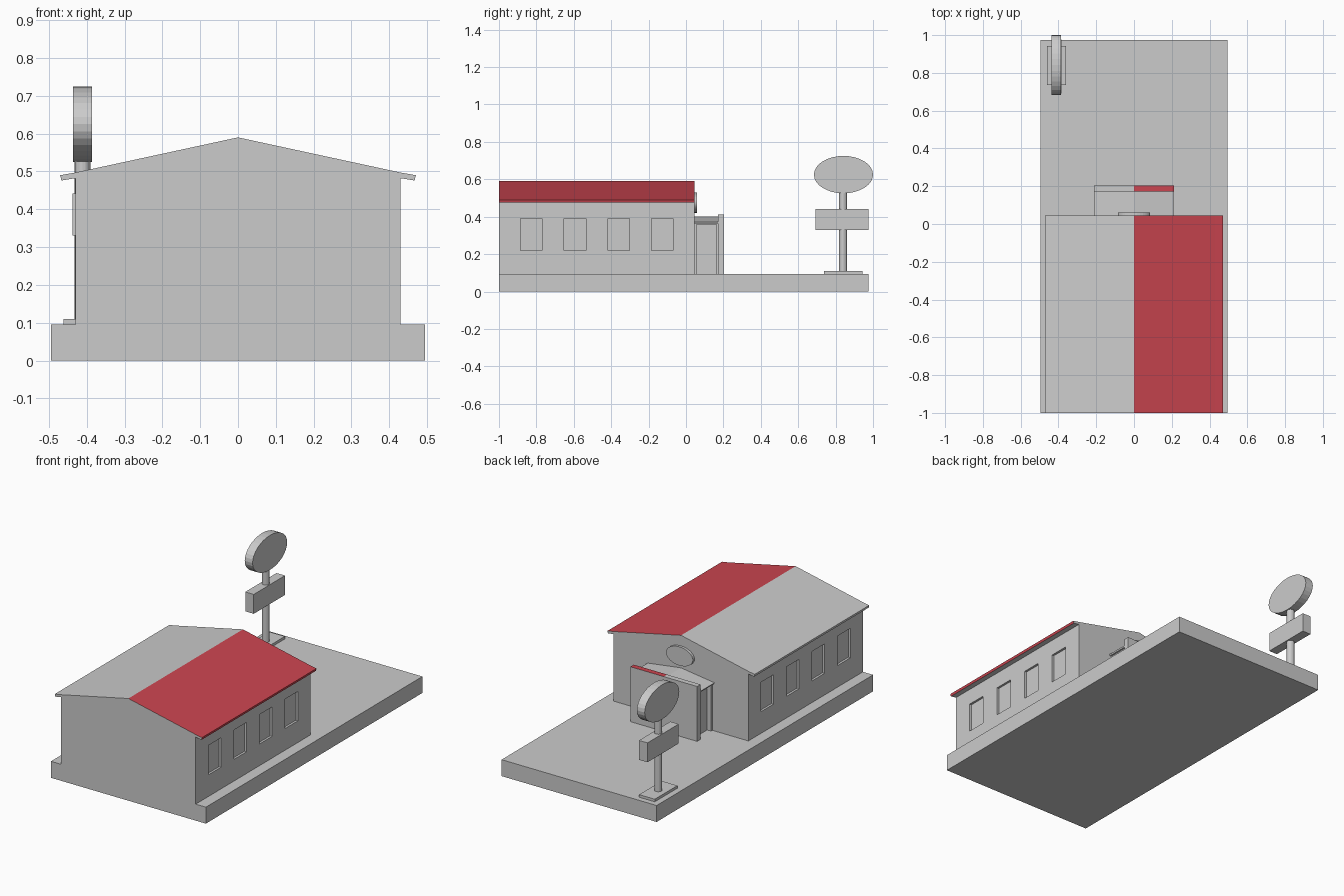
import bpy, bmesh, math
from mathutils import Matrix

if "Cube" in bpy.data.objects:
    bpy.data.objects.remove(bpy.data.objects["Cube"])


def finish(name, bm):
    bmesh.ops.recalc_face_normals(bm, faces=bm.faces)
    me = bpy.data.meshes.new(name)
    bm.to_mesh(me)
    bm.free()
    ob = bpy.data.objects.new(name, me)
    bpy.context.collection.objects.link(ob)
    return ob


def add_box(bm, x0, x1, y0, y1, z0, z1):
    m = Matrix.Translation(((x0 + x1) / 2, (y0 + y1) / 2, (z0 + z1) / 2))
    m = m @ Matrix.Diagonal((x1 - x0, y1 - y0, z1 - z0, 1))
    bmesh.ops.create_cube(bm, size=1, matrix=m)


def box(name, *dims):
    bm = bmesh.new()
    add_box(bm, *dims)
    return finish(name, bm)


def disc(name, centre, axis, ra, rb, depth, sides):
    """Elliptical cylinder; ra is the horizontal radius, rb the other one."""
    turn = {'X': Matrix.Rotation(math.pi / 2, 4, 'Z') @ Matrix.Rotation(math.pi / 2, 4, 'X'),
            'Y': Matrix.Rotation(math.pi / 2, 4, 'X'), 'Z': Matrix.Identity(4)}[axis]
    bm = bmesh.new()
    bmesh.ops.create_cone(bm, cap_ends=True, segments=sides, radius1=1, radius2=1, depth=1,
                          matrix=Matrix.Translation(centre) @ turn @ Matrix.Diagonal((ra, rb, depth, 1)))
    return finish(name, bm)


def gable_profile(name, half, peak, y0, y1):
    """Mirror the right half of a section across x = 0 and extrude it along y."""
    pts = half + [(0, peak)] + [(-x, z) for x, z in reversed(half)]
    bm = bmesh.new()
    face = bm.faces.new([bm.verts.new((x, y0, z)) for x, z in pts])
    new = bmesh.ops.extrude_face_region(bm, geom=[face])['geom']
    bmesh.ops.translate(bm, vec=(0, y1 - y0, 0), verts=[v for v in new if isinstance(v, bmesh.types.BMVert)])
    return finish(name, bm)


def carve(ob, boxes):
    bm = bmesh.new()
    for b in boxes:
        add_box(bm, *b)
    cutter = finish("cutter", bm)
    cutter.hide_render = True
    mod = ob.modifiers.new("recesses", 'BOOLEAN')
    mod.operation, mod.solver, mod.object = 'DIFFERENCE', 'EXACT', cutter
    bpy.context.view_layer.objects.active = ob
    bpy.ops.object.modifier_apply(modifier=mod.name)
    bpy.data.objects.remove(cutter)


red = bpy.data.materials.new("red")
red.diffuse_color = (0.6, 0.06, 0.08, 1)
red.use_nodes = True
red.node_tree.nodes["Principled BSDF"].inputs["Base Color"].default_value = red.diffuse_color


def paint(ob, test):
    ob.data.materials.clear()
    ob.data.materials.append(None)
    ob.data.materials.append(red)
    for p in ob.data.polygons:
        p.material_index = 1 if test(p) else 0


# Ground slab
box("base_slab", -0.495, 0.495, -1, 0.975, 0, 0.095)

# Main hall with eaves and recessed windows on both long sides
hall = gable_profile("main_building", [(0.43, 0.095), (0.43, 0.482), (0.467, 0.476),
                                       (0.47, 0.49), (0.43, 0.497)], 0.59, -1, 0.045)
windows = []
for i in range(4):
    y = -0.885 + i * 0.2335
    for s in (-1, 1):
        xs = sorted((s * 0.417, s * 0.46))
        windows.append((*xs, y, y + 0.116, 0.22, 0.39))
carve(hall, windows)
paint(hall, lambda p: p.center.x > 0.1 and p.center.z > 0.475
      and abs(p.normal.y) < 0.5 and p.normal.z > -0.5)

# Entrance porch with side doorways, low gable roof and front wall
porch = box("porch_body", -0.2, 0.2, 0.045, 0.17, 0.095, 0.365)
carve(porch, [(*sorted((s * 0.175, s * 0.25)), 0.057, 0.164, 0.08, 0.358) for s in (-1, 1)])
gable_profile("porch_roof", [(0.21, 0.365), (0.213, 0.373)], 0.402, 0.045, 0.172)
wall = gable_profile("porch_front_wall", [(0.213, 0.095), (0.213, 0.412)], 0.412, 0.172, 0.203)
paint(wall, lambda p: p.normal.z > 0.9 and p.center.x > 0.05)

# Oval plaque on the gable
disc("gable_plaque", (0, 0.0515, 0.475), 'Y', 0.086, 0.054, 0.017, 32)

# Roadside sign
X, Y = -0.411, 0.84
box("sign_foot", X - 0.05, X + 0.05, Y - 0.103, Y + 0.103, 0.095, 0.11)
disc("sign_pole", (X, Y, 0.325), 'Z', 0.021, 0.021, 0.43, 16)
box("sign_box", X - 0.027, X + 0.027, 0.692, 0.977, 0.33, 0.442)
disc("sign_oval", (X, Y + 0.002, 0.625), 'X', 0.158, 0.1, 0.05, 32)
